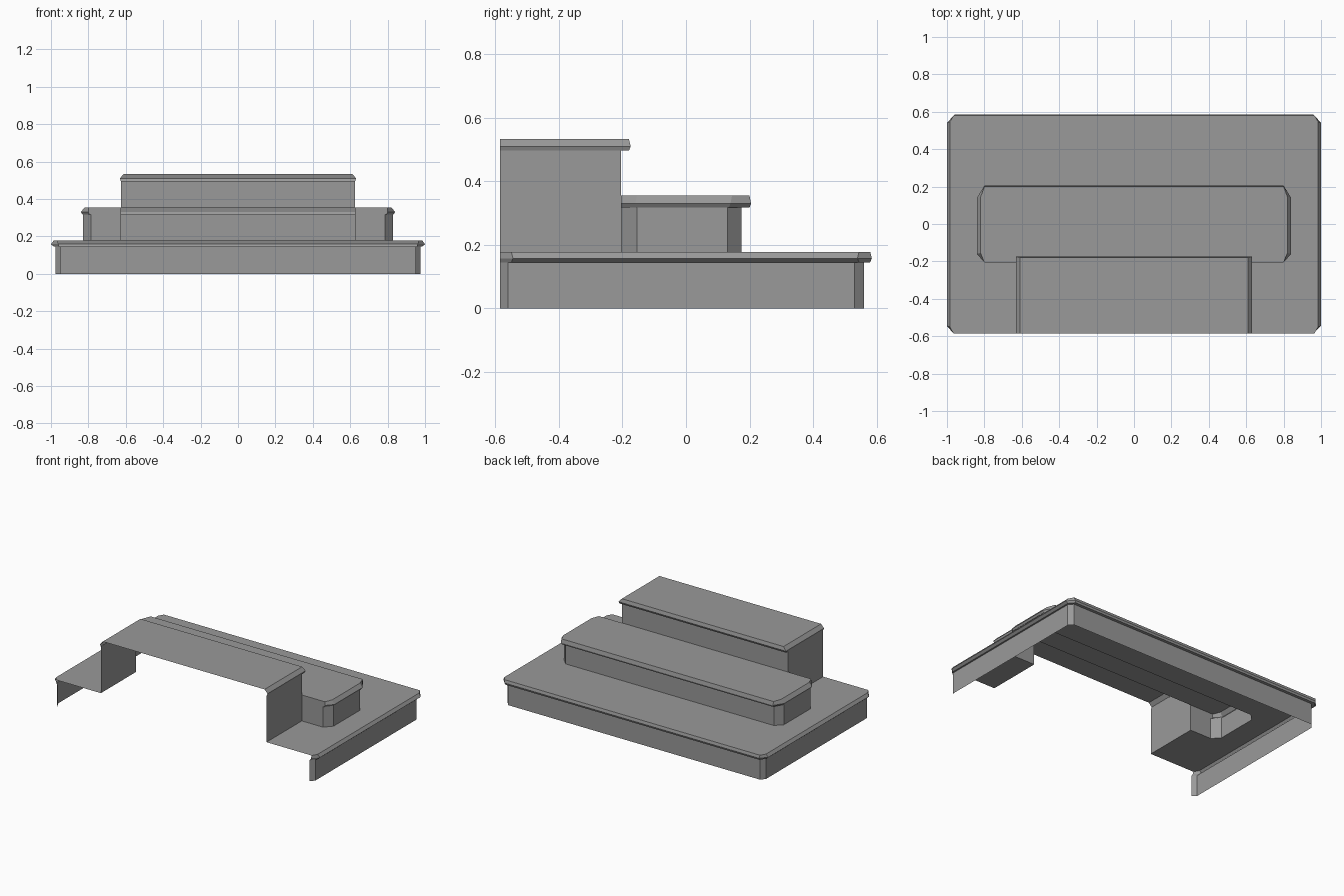
import bpy
import bmesh

cube = bpy.data.objects.get("Cube")
if cube:
    bpy.data.objects.remove(cube, do_unlink=True)

grey = bpy.data.materials.new("plain_grey")
grey.use_nodes = True
colour = (0.32, 0.32, 0.32, 1)
grey.diffuse_color = colour
grey.node_tree.nodes["Principled BSDF"].inputs["Base Color"].default_value = colour

FRONT = -0.585      # open front of the whole shell
STEP_BACK = -0.205  # where the upper step meets the middle step
STEP_X = 0.625      # half width of the upper step


def mirrored(half):
    """Open outline running from the +x front end round the back to the -x front end."""
    return half + [(-x, y) for x, y in reversed(half)]


def outline(x_in, x_out, y0, y1, y2, y3, start=None):
    """Outline with cut corners; start adds a stretch of front wall."""
    half = [(x_in, y0), (x_out, y1), (x_out, y2), (x_in, y3)]
    return mirrored(([(start, y0)] if start else []) + half)


def shell(name, rings, hole=(), open_back_below=False):
    """Loft open outlines upwards, then cap the last one with a flat top."""
    bm = bmesh.new()
    rows = [[bm.verts.new((x, y, z)) for x, y in pts] for z, pts in rings]
    middle = len(rows[0]) // 2 - 1
    for level, (a, b) in enumerate(zip(rows, rows[1:])):
        for i in range(len(a) - 1):
            if open_back_below and level == 0 and i == middle:
                continue
            bm.faces.new((a[i], a[i + 1], b[i + 1], b[i]))
    top_z = rings[-1][0]
    bm.faces.new(rows[-1] + [bm.verts.new((x, y, top_z)) for x, y in hole])
    mesh = bpy.data.meshes.new(name)
    bm.to_mesh(mesh)
    bm.free()
    mesh.materials.append(grey)
    obj = bpy.data.objects.new(name, mesh)
    bpy.context.collection.objects.link(obj)
    return obj


# Base platform, its top cut away under the steps
base_wall = outline(0.95, 0.975, FRONT, -0.56, 0.53, 0.56)
middle_wall = outline(0.785, 0.83, STEP_BACK, -0.155, 0.13, 0.175, STEP_X)
under_steps = [(-STEP_X, FRONT)] + middle_wall[::-1] + [(STEP_X, FRONT)]
shell("base_platform", [
    (0, base_wall),
    (0.145, base_wall),
    (0.145, outline(0.955, 0.985, FRONT, -0.55, 0.545, 0.58)),
    (0.158, outline(0.96, 1.0, FRONT, -0.545, 0.54, 0.585)),
    (0.178, outline(0.965, 0.985, FRONT, -0.55, 0.545, 0.58)),
], hole=under_steps)

# Middle step with cut corners and an overhanging lip
shell("middle_step", [
    (0.178, middle_wall),
    (0.318, middle_wall),
    (0.318, outline(0.795, 0.832, STEP_BACK, -0.155, 0.135, 0.2, STEP_X)),
    (0.33, outline(0.8, 0.84, STEP_BACK, -0.16, 0.14, 0.205, STEP_X)),
    (0.355, outline(0.8, 0.82, STEP_BACK, -0.155, 0.145, 0.2, STEP_X)),
])


# Upper step, open at the front and into the middle step below
def box_outline(x, back):
    return mirrored([(x, FRONT), (x, back)])


upper_wall = box_outline(STEP_X, STEP_BACK)
shell("upper_step", [
    (0.178, upper_wall),
    (0.355, upper_wall),
    (0.497, upper_wall),
    (0.497, box_outline(0.627, -0.18)),
    (0.51, box_outline(0.632, -0.174)),
    (0.534, box_outline(0.61, -0.18)),
], open_back_below=True)
